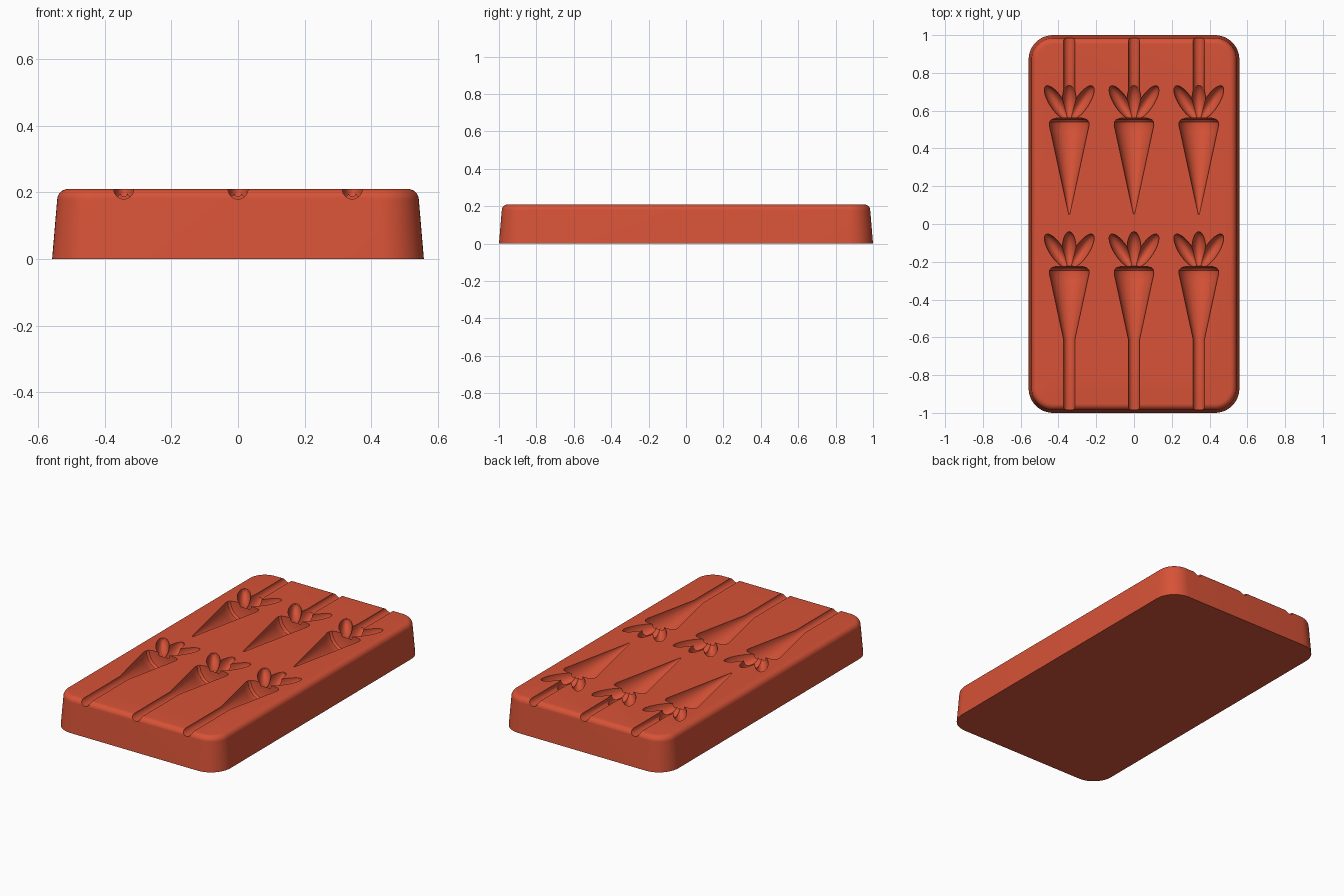
import bpy, bmesh, math
from mathutils import Matrix, Vector

if "Cube" in bpy.data.objects:
    bpy.data.objects.remove(bpy.data.objects["Cube"], do_unlink=True)

TOP = 0.21
COLUMNS = (-0.343, 0.0, 0.343)
ROWS = (0.0, -0.785)

mat = bpy.data.materials.new("terracotta red")
mat.use_nodes = True
mat.diffuse_color = (0.68, 0.085, 0.038, 1)
mat.node_tree.nodes["Principled BSDF"].inputs["Base Color"].default_value = mat.diffuse_color


def finish(bm, name):
    bmesh.ops.recalc_face_normals(bm, faces=bm.faces)
    mesh = bpy.data.meshes.new(name)
    bm.to_mesh(mesh)
    bm.free()
    mesh.materials.append(mat)
    obj = bpy.data.objects.new(name, mesh)
    bpy.context.collection.objects.link(obj)
    return obj


def loft(bm, rings):
    """Skin a stack of equal rings and cap both ends."""
    loops = [[bm.verts.new(p) for p in ring] for ring in rings]
    for a, b in zip(loops, loops[1:]):
        for i in range(len(a)):
            j = (i + 1) % len(a)
            bm.faces.new((a[i], a[j], b[j], b[i]))
    bm.faces.new(loops[0])
    bm.faces.new(loops[-1])


def rounded_rect(hx, hy, r, z, steps=12):
    ring = []
    for k, (sx, sy) in enumerate(((1, 1), (-1, 1), (-1, -1), (1, -1))):
        for s in range(steps + 1):
            a = math.pi / 2 * (k + s / steps)
            ring.append((sx * (hx - r) + r * math.cos(a), sy * (hy - r) + r * math.sin(a), z))
    return ring


# Tapered block with a rounded top rim
bevel = 0.033
levels = [(0.0, 0.0)]
for s in range(9):
    a = math.pi / 2 * s / 8
    levels.append((TOP - bevel + bevel * math.sin(a), 0.015 + bevel * (1 - math.cos(a))))
bm = bmesh.new()
loft(bm, [rounded_rect(0.558 - d, 1 - d, 0.13 - d, z) for z, d in levels])
tray = finish(bm, "mould_tray")


def carrot_cutter():
    """Turned carrot bodies lying along y, one per cavity."""
    profile = [(0.05, 0.003), (0.10, 0.014), (0.49, 0.098), (0.52, 0.105),
               (0.54, 0.104), (0.553, 0.094), (0.56, 0.07), (0.562, 0.01)]
    bm = bmesh.new()
    for x in COLUMNS:
        for y in ROWS:
            rings = []
            for py, r in profile:
                rings.append([(x + r * math.cos(t), y + py, TOP + r * math.sin(t))
                              for t in (math.tau * (i + 0.5) / 40 for i in range(40))])
            loft(bm, rings)
    return finish(bm, "carrot_cutter")


def leaf_cutter(name, dx, dy, half_length, turn):
    """Stretched spheres for one leaf of every carrot."""
    bm = bmesh.new()
    shape = Matrix.Rotation(math.radians(turn), 4, "Z") @ Matrix.Diagonal((0.037, half_length, 0.06, 1))
    for x in COLUMNS:
        for y in ROWS:
            place = Matrix.Translation((x + dx, y + dy, TOP - 0.002))
            bmesh.ops.create_uvsphere(bm, u_segments=28, v_segments=17, radius=1, matrix=place @ shape)
    return finish(bm, name)


def groove_cutter():
    """Round stick channels running out through both ends."""
    bm = bmesh.new()
    for x in COLUMNS:
        for y0, y1 in ((0.68, 1.05), (-1.05, -0.60)):
            place = Matrix.Translation((x, (y0 + y1) / 2, TOP)) @ Matrix.Rotation(math.pi / 2, 4, "X")
            bmesh.ops.create_cone(bm, cap_ends=True, segments=28, radius1=0.03, radius2=0.03,
                                  depth=y1 - y0, matrix=place)
    return finish(bm, "groove_cutter")


# Cut the cavities and channels
cutters = [carrot_cutter(),
           leaf_cutter("middle_leaf_cutter", 0, 0.65, 0.095, 0),
           leaf_cutter("left_leaf_cutter", 0.068, 0.644, 0.103, -33),
           leaf_cutter("right_leaf_cutter", -0.068, 0.644, 0.103, 33),
           groove_cutter()]
for cutter in cutters:
    cutter.hide_render = True
    mod = tray.modifiers.new(cutter.name, "BOOLEAN")
    mod.operation = "DIFFERENCE"
    mod.solver = "EXACT"
    mod.object = cutter

# Bake the cuts and drop the helpers
graph = bpy.context.evaluated_depsgraph_get()
baked = bpy.data.meshes.new_from_object(tray.evaluated_get(graph))
tray.modifiers.clear()
tray.data = baked
for cutter in cutters:
    bpy.data.objects.remove(cutter, do_unlink=True)

bpy.ops.object.select_all(action="DESELECT")
tray.select_set(True)
bpy.context.view_layer.objects.active = tray
bpy.ops.object.shade_smooth_by_angle(angle=math.radians(30))
